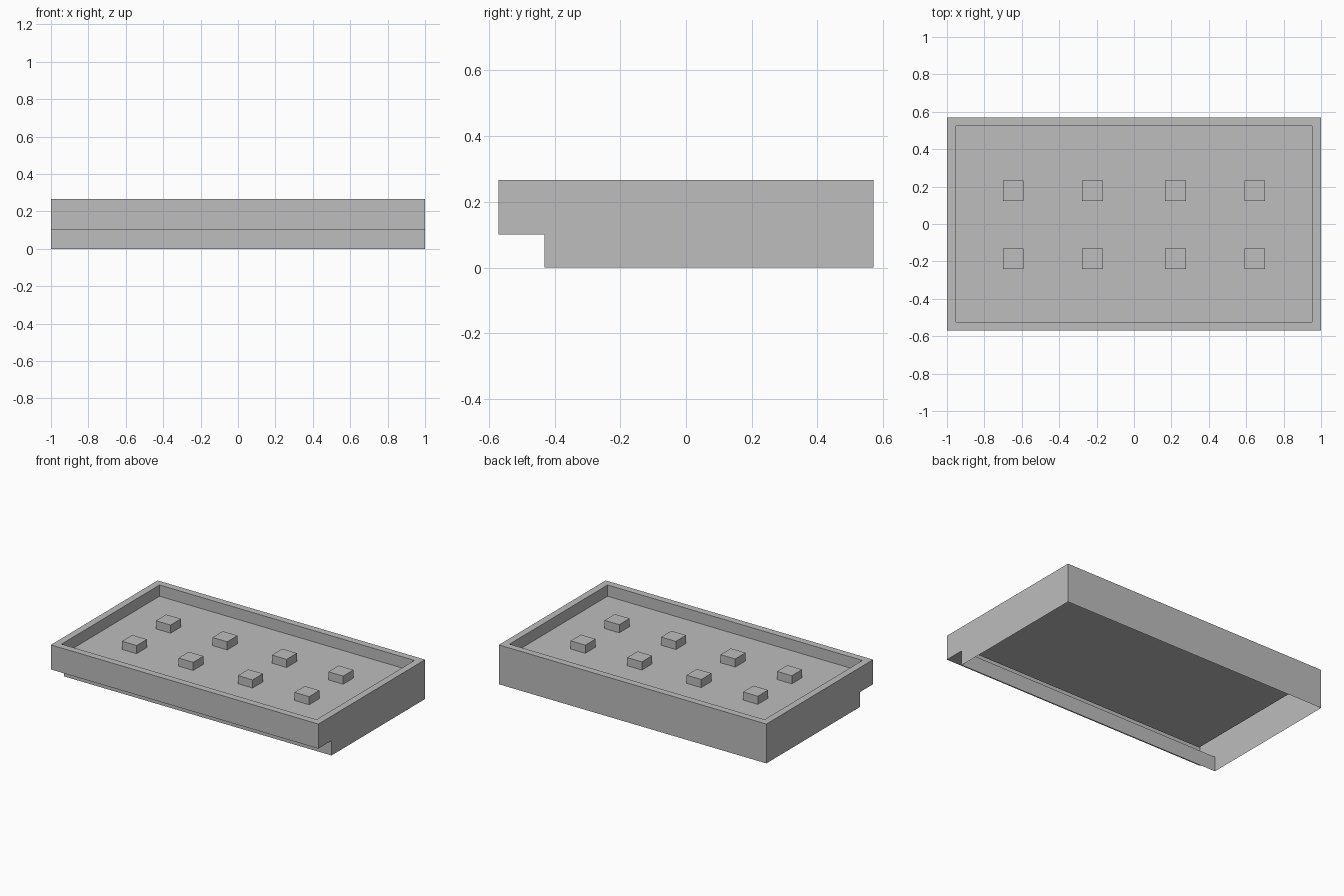
import bpy
import bmesh
from mathutils import Vector

cube = bpy.data.objects.get("Cube")
if cube:
    bpy.data.objects.remove(cube, do_unlink=True)

HALF_X, HALF_Y, TOP = 1.0, 0.57, 0.266
STEP_Y, STEP_Z = -0.43, 0.10
RIM, FLOOR_Z = 0.047, 0.19
PEG_SIZE, PEG_HEIGHT = 0.11, 0.055

grey = bpy.data.materials.new("plain_grey")
grey.use_nodes = True
colour = (0.51, 0.51, 0.51, 1)
grey.diffuse_color = colour
grey.node_tree.nodes["Principled BSDF"].inputs["Base Color"].default_value = colour


def finish(bm, name):
    mesh = bpy.data.meshes.new(name)
    bm.to_mesh(mesh)
    bm.free()
    mesh.materials.append(grey)
    obj = bpy.data.objects.new(name, mesh)
    bpy.context.collection.objects.link(obj)
    return obj


def face_towards(bm, direction, height):
    """Find the face looking along direction at the given height."""
    return next(f for f in bm.faces if f.normal.dot(direction) > 0.9
                and abs(f.calc_center_median().z - height) < 0.001)


# Tray body: stepped side profile swept across the width
bm = bmesh.new()
profile = [(HALF_Y, 0), (HALF_Y, TOP), (-HALF_Y, TOP),
           (-HALF_Y, STEP_Z), (STEP_Y, STEP_Z), (STEP_Y, 0)]
side = bm.faces.new([bm.verts.new((-HALF_X, y, z)) for y, z in profile])
swept = bmesh.ops.extrude_face_region(bm, geom=[side], use_keep_orig=True)["geom"]
bmesh.ops.translate(bm, vec=(2 * HALF_X, 0, 0),
                    verts=[v for v in swept if isinstance(v, bmesh.types.BMVert)])
bmesh.ops.recalc_face_normals(bm, faces=bm.faces)
bm.normal_update()

# Open underside, leaving a thin shell
up = Vector((0, 0, 1))
bmesh.ops.delete(bm, geom=[face_towards(bm, -up, 0)], context="FACES_ONLY")

# Raised rim around a sunken floor
top = face_towards(bm, up, TOP)
bmesh.ops.inset_region(bm, faces=[top], thickness=RIM, use_even_offset=True)
floor = bmesh.ops.extrude_discrete_faces(bm, faces=[top])["faces"][0]
bmesh.ops.translate(bm, vec=(0, 0, FLOOR_Z - TOP), verts=floor.verts)
finish(bm, "tray_body")

# Two rows of square pegs standing on the floor
for row, y in (("back", 0.178), ("front", -0.185)):
    for column, x in enumerate((-0.645, -0.222, 0.222, 0.645), 1):
        bm = bmesh.new()
        bmesh.ops.create_cube(bm, size=1)
        bmesh.ops.scale(bm, vec=(PEG_SIZE, PEG_SIZE, PEG_HEIGHT), verts=bm.verts)
        peg = finish(bm, f"peg_{row}_{column}")
        peg.location = (x, y, FLOOR_Z + PEG_HEIGHT / 2)
